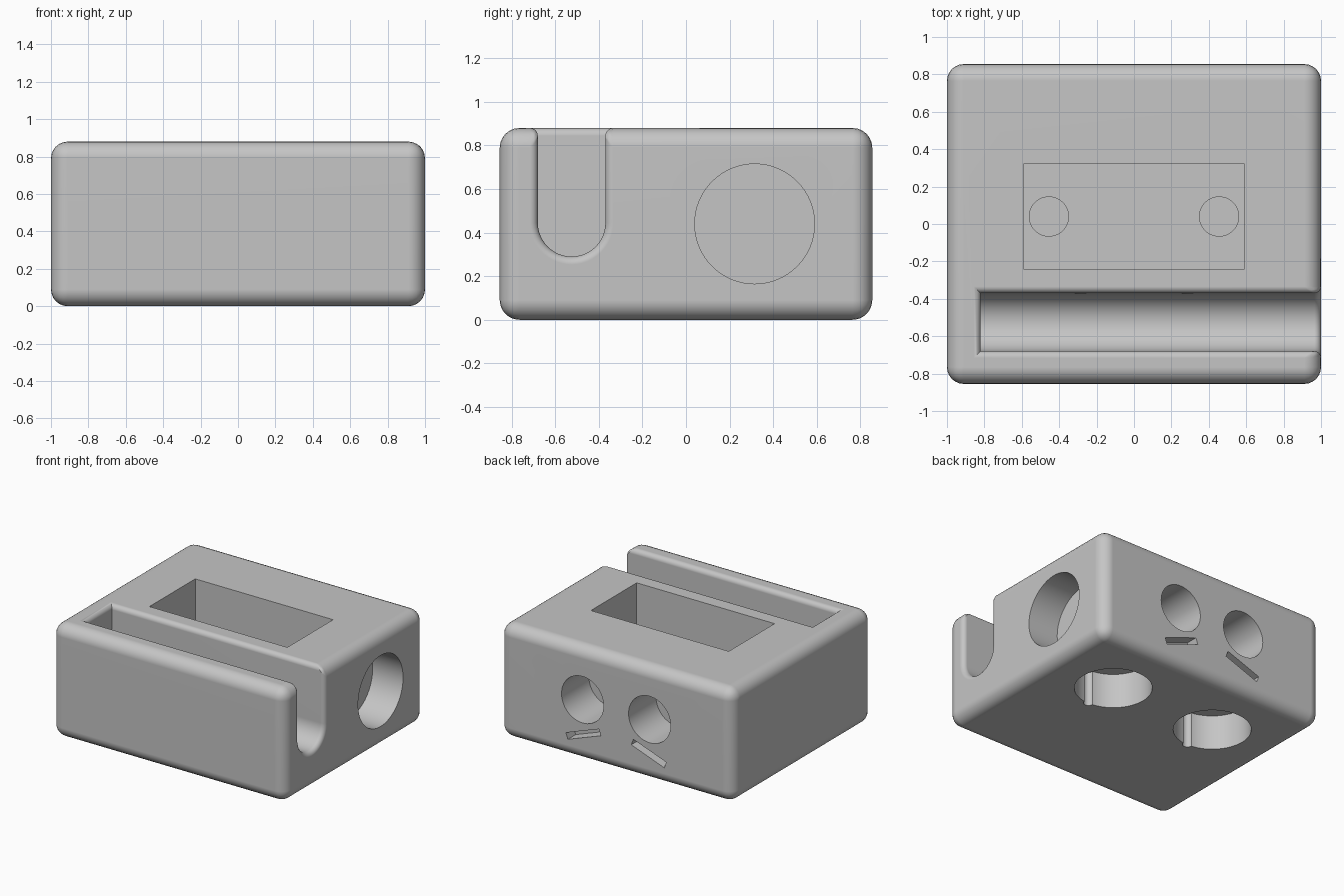
import bpy, bmesh, math
from mathutils import Matrix, Vector

if "Cube" in bpy.data.objects:
    bpy.data.objects.remove(bpy.data.objects["Cube"], do_unlink=True)

HALF_X, HALF_Y, HEIGHT = 1.0, 0.855, 0.88

grey = bpy.data.materials.new("light_grey")
grey.use_nodes = True
colour = (0.56, 0.56, 0.56, 1)
grey.diffuse_color = colour
grey.node_tree.nodes["Principled BSDF"].inputs["Base Color"].default_value = colour


def make_object(name, bm):
    bmesh.ops.recalc_face_normals(bm, faces=bm.faces[:])
    mesh = bpy.data.meshes.new(name)
    bm.to_mesh(mesh)
    bm.free()
    mesh.materials.append(grey)
    ob = bpy.data.objects.new(name, mesh)
    bpy.context.collection.objects.link(ob)
    return ob


def box(name, low, high, turn=0.0):
    """Box between two corners, turned about its own y axis."""
    low, high = Vector(low), Vector(high)
    bm = bmesh.new()
    bmesh.ops.create_cube(bm, size=1, matrix=Matrix.Translation((low + high) / 2)
                          @ Matrix.Rotation(turn, 4, "Y") @ Matrix.Diagonal((*(high - low), 1)))
    return make_object(name, bm)


def cylinder(name, start, end, radius, sides=64):
    start, end = Vector(start), Vector(end)
    axis = end - start
    bm = bmesh.new()
    bmesh.ops.create_cone(bm, cap_ends=True, segments=sides, radius1=radius, radius2=radius,
                          depth=axis.length, matrix=Matrix.Translation((start + end) / 2)
                          @ axis.to_track_quat("Z", "Y").to_matrix().to_4x4())
    return make_object(name, bm)


def apply_modifiers(ob):
    depsgraph = bpy.context.evaluated_depsgraph_get()
    mesh = bpy.data.meshes.new_from_object(ob.evaluated_get(depsgraph))
    ob.modifiers.clear()
    ob.data = mesh


def cut(ob, cutter):
    mod = ob.modifiers.new("cut", "BOOLEAN")
    mod.operation = "DIFFERENCE"
    mod.solver = "EXACT"
    mod.object = cutter
    apply_modifiers(ob)
    bpy.data.objects.remove(cutter, do_unlink=True)


# Block with a round-bottomed slot, open at the top and at one end
body = box("holder_body", (-HALF_X, -HALF_Y, 0), (HALF_X, HALF_Y, HEIGHT))
slot_y, slot_r, slot_z = -0.525, 0.155, 0.445
profile = [(slot_y - slot_r, 1.2)]
for i in range(25):
    a = math.pi * (1 + i / 24)
    profile.append((slot_y + slot_r * math.cos(a), slot_z + slot_r * math.sin(a)))
profile.append((slot_y + slot_r, 1.2))
bm = bmesh.new()
face = bm.faces.new([bm.verts.new((-0.82, y, z)) for y, z in profile])
new = bmesh.ops.extrude_face_region(bm, geom=[face])["geom"]
bmesh.ops.translate(bm, vec=(2.1, 0, 0), verts=[v for v in new if isinstance(v, bmesh.types.BMVert)])
cut(body, make_object("slot_cutter", bm))

# Round the outer edges widely and the rim of the slot narrowly
bm = bmesh.new()
bm.from_mesh(body.data)
weight = bm.edges.layers.float.new("bevel_weight_edge")


def outer_planes(co):
    tests = {"left": co.x - HALF_X, "right": co.x + HALF_X, "back": co.y - HALF_Y,
             "front": co.y + HALF_Y, "top": co.z - HEIGHT, "base": co.z}
    return {k for k, d in tests.items() if abs(d) < 1e-4}


for e in bm.edges:
    shared = outer_planes(e.verts[0].co) & outer_planes(e.verts[1].co)
    if len(e.link_faces) == 2 and e.calc_face_angle() > 0.1:
        e[weight] = (0, 0.4, 1)[min(len(shared), 2)]
bm.to_mesh(body.data)
bm.free()
bevel = body.modifiers.new("rounding", "BEVEL")
bevel.limit_method = "WEIGHT"
bevel.width = 0.09
bevel.segments = 6
bevel.use_clamp_overlap = False
apply_modifiers(body)

# Rectangular pocket in the top
pocket_floor = 0.36
cut(body, box("pocket_cutter", (-0.59, -0.24, pocket_floor), (0.59, 0.32, 1.2)))

# Round recess in the end face
cut(body, cylinder("end_cutter", (0.74, 0.315, 0.44), (1.2, 0.315, 0.44), 0.275))

for side in (-1, 1):
    # Small sockets in the pocket floor
    x = side * 0.455
    cut(body, cylinder("socket_cutter", (x, 0.04, 0.31), (x, 0.04, 0.6), 0.105, 48))
    # Base recesses with a small groove in the wall
    cut(body, cylinder("base_cutter", (x, 0.315, -0.2), (x, 0.315, 0.27), 0.275))
    cut(body, cylinder("groove_cutter", (x, 0.045, -0.2), (x, 0.045, 0.268), 0.037, 24))
    # Round recesses in the back, with narrow channels to the slot
    x = side * 0.287
    cut(body, cylinder("back_cutter", (x, 0.52, 0.475), (x, 1.1, 0.475), 0.18, 56))
    cut(body, cylinder("channel_cutter", (x, -0.5, 0.475), (x, 0.6, 0.475), 0.045, 24))
    # Slanted slits below the back recesses
    x = side * 0.28
    cut(body, box("slit_cutter", (x - 0.15, 0.76, 0.185), (x + 0.15, 1.0, 0.235),
                  side * math.radians(20)))

# Smooth rounded faces, crisp openings
bpy.ops.object.select_all(action="DESELECT")
body.select_set(True)
bpy.context.view_layer.objects.active = body
bpy.ops.object.shade_smooth_by_angle(angle=math.radians(30))
normals = body.modifiers.new("flat_sides", "WEIGHTED_NORMAL")
normals.keep_sharp = True
